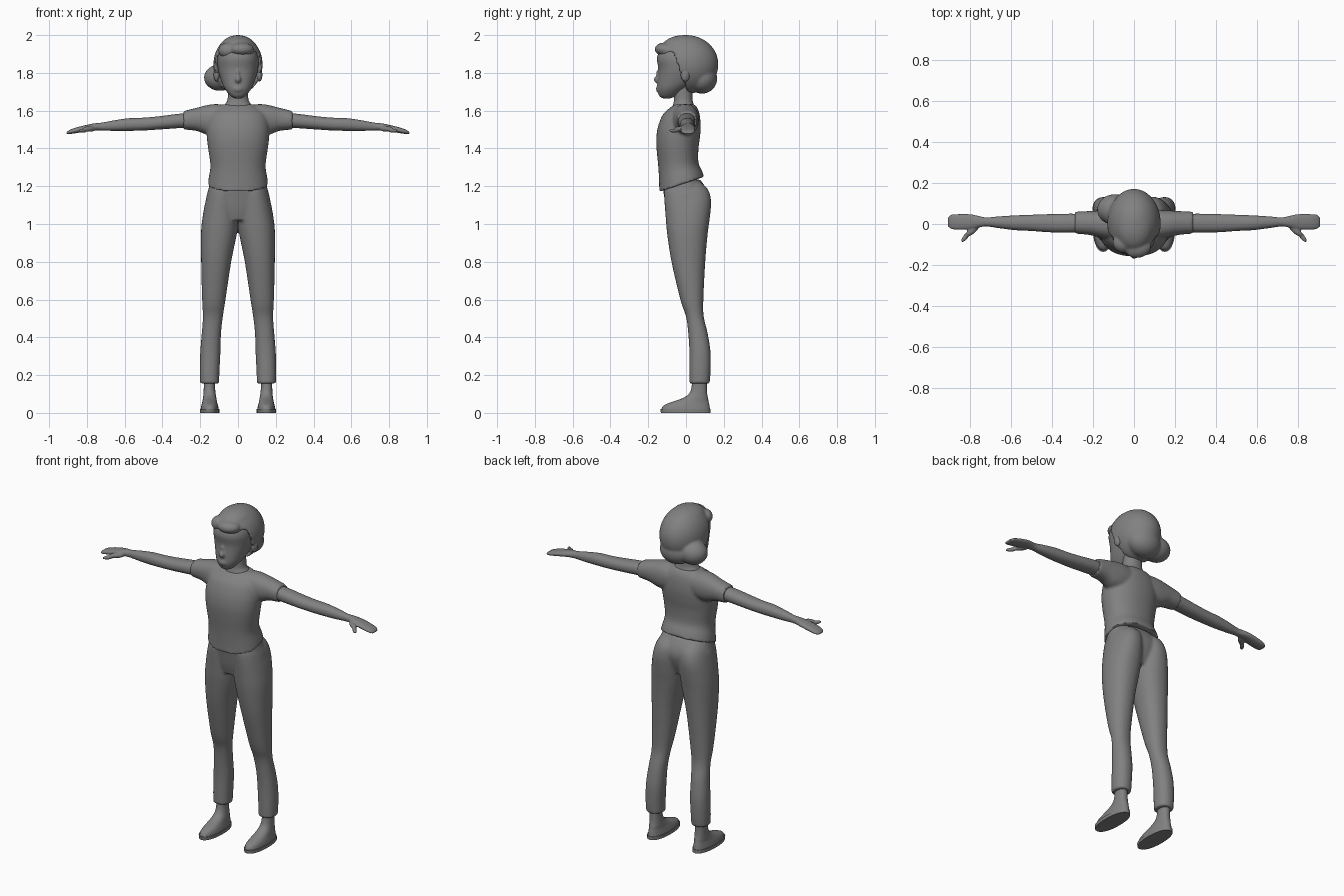
import bpy, bmesh, math
from mathutils import Vector, Matrix

grey = bpy.data.materials.new("plain_grey")
grey.diffuse_color = (0.22, 0.22, 0.22, 1)


def spline(rows, steps=4):
    """Catmull-Rom interpolation between section rows."""
    out = []
    for i in range(len(rows) - 1):
        p = [rows[max(i - 1, 0)], rows[i], rows[i + 1], rows[min(i + 2, len(rows) - 1)]]
        for s in range(steps):
            t = s / steps
            out.append([0.5 * (2 * b + (c - a) * t + (2 * a - 5 * b + 4 * c - d) * t * t
                               + (3 * b - a - 3 * c + d) * t ** 3) for a, b, c, d in zip(*p)])
    return out + [list(rows[-1])]


def loft(bm, rows, axis="z", side=1, n=32, power=2.2, steps=4):
    """Closed tube; rows are (position, low a, high a, low b, high b, tilt)."""
    rings = []
    for pos, a0, a1, b0, b1, tilt in spline([(*r, 0)[:6] for r in rows], steps):
        ring = []
        for k in range(n):
            t = 2 * math.pi * k / n
            c, s = math.cos(t), math.sin(t)
            c = math.copysign(abs(c) ** (2 / power), c)
            s = math.copysign(abs(s) ** (2 / power), s)
            a = (a0 + a1) / 2 + (a1 - a0) / 2 * c
            b = (b0 + b1) / 2 + (b1 - b0) / 2 * s
            co = (side * a, b, pos + tilt * s) if axis == "z" else (side * pos, a, b)
            ring.append(bm.verts.new(co))
        rings.append(ring)
    for r, q in zip(rings, rings[1:]):
        for k in range(n):
            bm.faces.new((r[k], r[(k + 1) % n], q[(k + 1) % n], q[k]))
    bm.faces.new(rings[0])
    bm.faces.new(rings[-1])


def ellipsoid(bm, loc, radii, turn=0.0, seg=32):
    m = Matrix.Translation(loc) @ Matrix.Rotation(turn, 4, "Z") @ Matrix.Diagonal((*radii, 1))
    return bmesh.ops.create_uvsphere(bm, u_segments=seg, v_segments=seg * 3 // 4,
                                     radius=1, matrix=m)["verts"]


def finish(name, bm, voxel=0, smooth=3):
    bmesh.ops.recalc_face_normals(bm, faces=bm.faces)
    me = bpy.data.meshes.new(name)
    bm.to_mesh(me)
    bm.free()
    me.materials.append(grey)
    ob = bpy.data.objects.new(name, me)
    bpy.context.collection.objects.link(ob)
    bpy.ops.object.select_all(action="DESELECT")
    bpy.context.view_layer.objects.active = ob
    ob.select_set(True)
    if voxel:  # fuse overlapping volumes into one skin
        r = ob.modifiers.new("fuse", "REMESH")
        r.mode, r.voxel_size, r.use_smooth_shade = "VOXEL", voxel, True
        s = ob.modifiers.new("soften", "SMOOTH")
        s.factor, s.iterations = 0.5, smooth
        bpy.ops.object.modifier_apply(modifier="fuse")
        bpy.ops.object.modifier_apply(modifier="soften")
    bpy.ops.object.shade_smooth_by_angle(angle=math.radians(45))
    return ob


# shirt: torso with tilted hem, plus two short sleeves
bm = bmesh.new()
loft(bm, [(1.21, -.16, .16, -.142, .097, .04), (1.245, -.155, .155, -.142, .085, .035),
          (1.31, -.146, .146, -.146, .066, .015), (1.40, -.158, .158, -.156, .066),
          (1.46, -.165, .165, -.157, .074), (1.52, -.165, .165, -.147, .078),
          (1.58, -.15, .15, -.122, .072), (1.615, -.115, .115, -.085, .06),
          (1.633, -.085, .085, -.06, .045)], n=48)
for side in (1, -1):
    loft(bm, [(.05, -.08, .065, 1.48, 1.63), (.12, -.075, .068, 1.47, 1.635),
              (.17, -.065, .066, 1.475, 1.628), (.22, -.053, .063, 1.493, 1.615),
              (.288, -.047, .06, 1.5, 1.598)], "x", side)
finish("shirt", bm, .008)

# trousers: pelvis and two legs
bm = bmesh.new()
loft(bm, [(1.02, -.10, .10, -.09, .08), (1.08, -.165, .165, -.105, .105),
          (1.14, -.168, .168, -.115, .118), (1.19, -.155, .155, -.122, .105),
          (1.235, -.145, .145, -.12, .075)], n=48)
for side in (1, -1):
    loft(bm, [(.155, .1, .2, .018, .125), (.22, .098, .202, .018, .13),
              (.32, .093, .2, .018, .13), (.42, .09, .192, .012, .115),
              (.51, .08, .186, .0, .094), (.60, .066, .19, -.03, .092),
              (.80, .036, .195, -.077, .102), (.95, .006, .196, -.1, .115),
              (1.04, -.002, .187, -.108, .127), (1.12, 0, .172, -.114, .133),
              (1.18, 0, .155, -.115, .118), (1.22, .02, .13, -.1, .08)], side=side)
finish("trousers", bm, .008)

for side, label in ((1, "left"), (-1, "right")):
    # bare arm running into a flat hand, with a thumb
    bm = bmesh.new()
    loft(bm, [(.25, -.038, .05, 1.51, 1.588), (.32, -.042, .05, 1.507, 1.583),
              (.42, -.04, .048, 1.5, 1.57), (.50, -.034, .045, 1.495, 1.563),
              (.58, -.03, .042, 1.493, 1.56), (.66, -.02, .037, 1.493, 1.548),
              (.72, -.012, .032, 1.495, 1.537), (.76, -.018, .04, 1.495, 1.533),
              (.80, -.026, .048, 1.491, 1.525), (.85, -.028, .049, 1.482, 1.513),
              (.89, -.025, .046, 1.476, 1.499), (.908, -.012, .032, 1.475, 1.486)], "x", side)
    ellipsoid(bm, (side * .785, -.028, 1.503), (.045, .017, .015), side * -.75, 20)
    ellipsoid(bm, (side * .82, -.062, 1.494), (.034, .012, .011), side * -.9, 20)
    finish(label + "_arm", bm, .005)

    # shoe upper and ankle
    bm = bmesh.new()
    loft(bm, [(.02, .102, .198, -.13, .127), (.04, .106, .194, -.118, .124),
              (.058, .111, .189, -.075, .12), (.075, .114, .186, -.025, .117),
              (.10, .118, .183, .015, .112), (.14, .122, .181, .03, .11),
              (.19, .122, .181, .032, .11)], side=side)
    finish(label + "_shoe", bm)
    # sole plate
    bm = bmesh.new()
    loft(bm, [(0, .099, .202, -.133, .131), (.02, .099, .202, -.136, .131)],
         side=side, steps=1)
    finish(label + "_sole", bm)

    # ear
    bm = bmesh.new()
    ellipsoid(bm, (side * .113, -.004, 1.79), (.016, .024, .036), 0, 20)
    finish(label + "_ear", bm)

# neck flaring into the collar
bm = bmesh.new()
loft(bm, [(1.57, -.1, .1, -.085, .055), (1.62, -.08, .08, -.072, .045),
          (1.65, -.058, .058, -.064, .036), (1.69, -.053, .053, -.062, .034),
          (1.75, -.053, .053, -.062, .034)])
finish("neck", bm)

# face and skull, with nose and mouth fullness
bm = bmesh.new()
loft(bm, [(1.665, -.02, .02, -.125, -.08), (1.68, -.042, .042, -.143, -.05),
          (1.715, -.07, .07, -.152, .0), (1.76, -.09, .09, -.15, .06),
          (1.82, -.106, .106, -.146, .09), (1.88, -.108, .108, -.154, .09),
          (1.93, -.09, .09, -.13, .08), (1.96, -.05, .05, -.08, .05)], n=40)
ellipsoid(bm, (0, -.15, 1.765), (.016, .02, .02), 0, 20)
ellipsoid(bm, (0, -.145, 1.785), (.01, .014, .035), 0, 20)
ellipsoid(bm, (0, -.138, 1.715), (.032, .021, .022), 0, 20)
finish("head", bm, .006)

# bobbed hair: cap tucked in below the fringe line, with a swept side lobe
bm = bmesh.new()
centre = Vector((0, .003, 1.845))
for v in ellipsoid(bm, centre, (.13, .168, .155), 0, 72):
    d = v.co - centre
    angle = abs(math.degrees(math.atan2(d.x, -d.y)))
    drop = min(max((angle - 50) / 38, 0), 1)
    line = 1.905 + .008 * math.cos(math.radians(angle * 7)) - .24 * drop ** 1.6
    tuck = min(max((line - v.co.z) / .018, 0), 1)
    if angle < 95:
        v.co.x *= 1 - .45 * tuck
        v.co.y = v.co.y * (1 - .45 * tuck) + .03 * tuck
ellipsoid(bm, (-.095, .07, 1.775), (.085, .075, .07))
ellipsoid(bm, (.0, .085, 1.77), (.1, .08, .08))
ellipsoid(bm, (.02, -.115, 1.925), (.065, .05, .035), .25)
ellipsoid(bm, (-.055, -.095, 1.918), (.05, .045, .042), -.4)
ellipsoid(bm, (0, -.01, 1.93), (.095, .12, .07))
finish("hair", bm, .007, 4)
